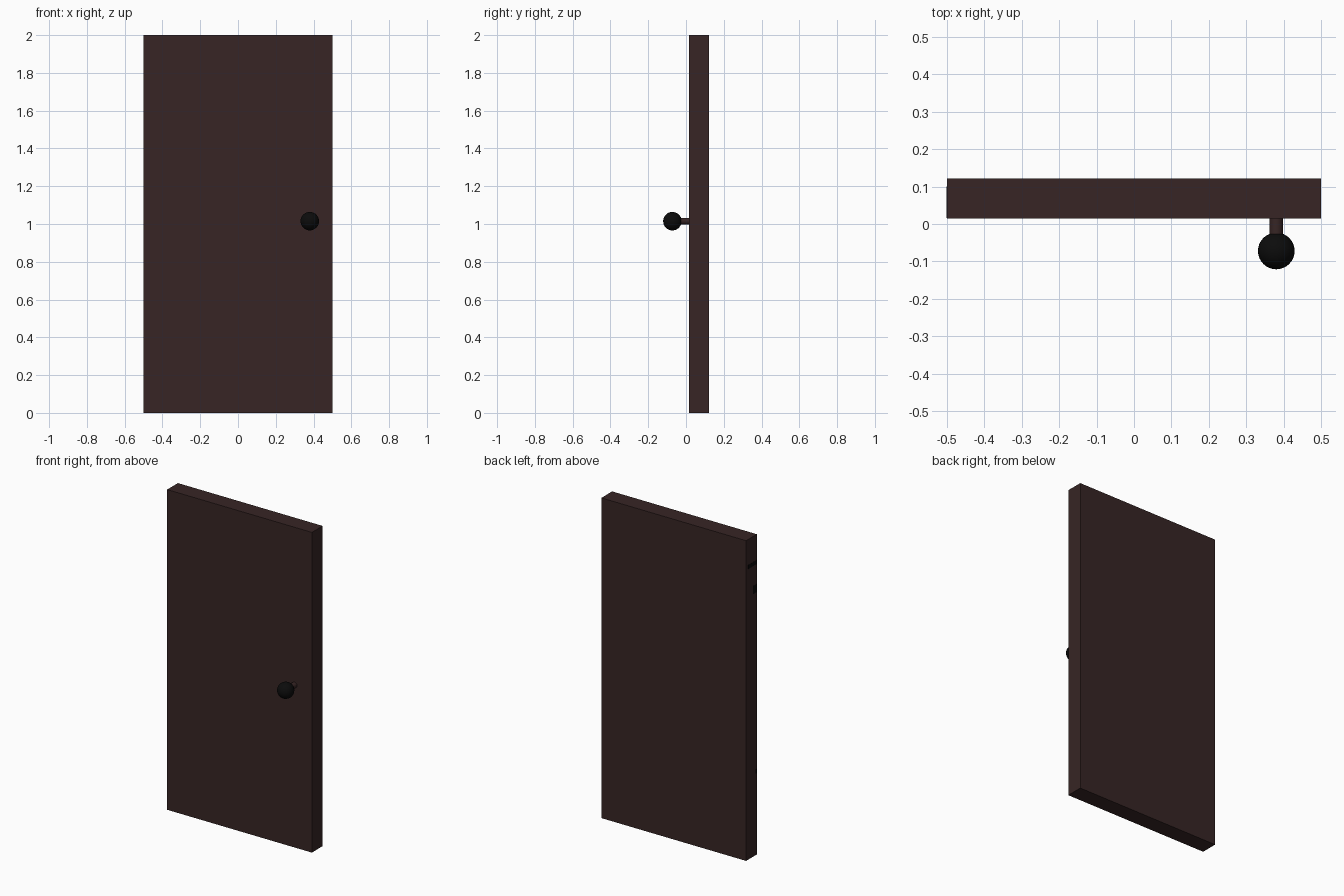
import bpy, math

if "Cube" in bpy.data.objects:
    bpy.data.objects.remove(bpy.data.objects["Cube"])


def material(name, rgb):
    m = bpy.data.materials.new(name)
    m.diffuse_color = (*rgb, 1)
    m.use_nodes = True
    m.node_tree.nodes["Principled BSDF"].inputs["Base Color"].default_value = m.diffuse_color
    return m


brown = material("dark_brown_wood", (0.038, 0.0185, 0.018))
black = material("black_metal", (0.0035, 0.0035, 0.0035))


def box(name, lo, hi, mat):
    bpy.ops.mesh.primitive_cube_add(size=1, location=[(a + b) / 2 for a, b in zip(lo, hi)])
    o = bpy.context.object
    o.name = name
    o.scale = [b - a for a, b in zip(lo, hi)]
    bpy.ops.object.transform_apply(location=False, rotation=False, scale=True)
    o.data.materials.append(mat)
    return o


# Door slab
box("door_panel", (-0.5, 0.015, 0), (0.5, 0.121, 2), brown)

# Knob stem
bpy.ops.mesh.primitive_cylinder_add(vertices=32, radius=0.018, depth=0.09,
                                    location=(0.38, -0.025, 1.015),
                                    rotation=(math.pi / 2, 0, 0))
stem = bpy.context.object
stem.name = "knob_stem"
stem.data.materials.append(brown)
bpy.ops.object.shade_smooth_by_angle()

# Round knob
bpy.ops.mesh.primitive_uv_sphere_add(segments=32, ring_count=16, radius=0.049,
                                     location=(0.38, -0.072, 1.015))
knob = bpy.context.object
knob.name = "knob"
knob.data.materials.append(black)
bpy.ops.object.shade_smooth()

# Slivers of embedded hinges showing through the left edge
for name, y1, z0, z1 in (("upper_hinge_strip", 0.10, 1.815, 1.84),
                         ("upper_hinge_leaf", 0.055, 1.64, 1.69),
                         ("lower_hinge_tip", 0.03, 0.51, 0.535)):
    box(name, (-0.501, 0.0155, z0), (-0.495, y1, z1), black)
